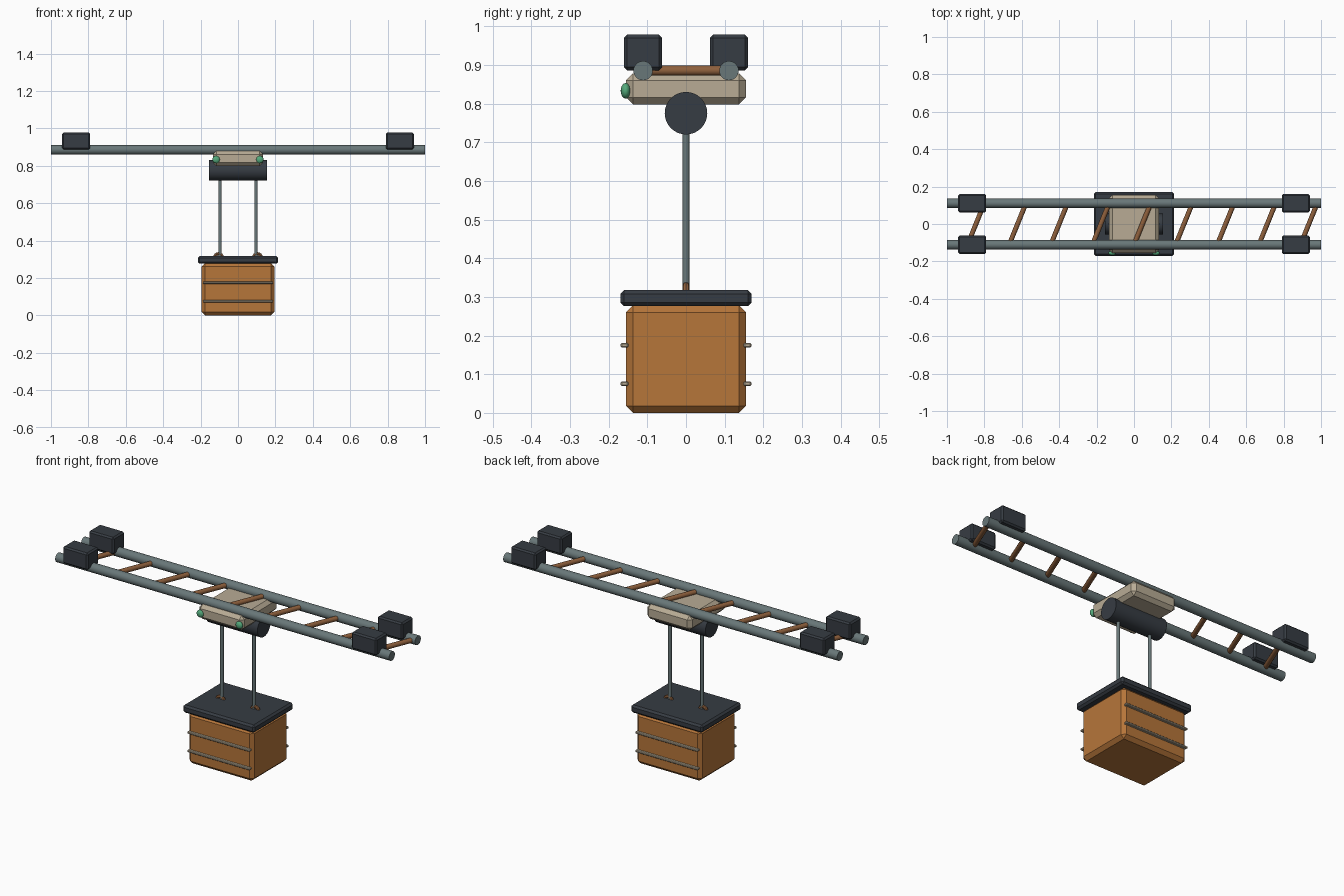
import bpy
import math
from mathutils import Vector

if "Cube" in bpy.data.objects:
    bpy.data.objects.remove(bpy.data.objects["Cube"])


def material(name, rgb):
    m = bpy.data.materials.new(name)
    m.use_nodes = True
    m.diffuse_color = (*rgb, 1)
    m.node_tree.nodes["Principled BSDF"].inputs["Base Color"].default_value = (*rgb, 1)
    return m


ORANGE = material("orange wood", (0.47, 0.18, 0.042))
BEIGE = material("beige paint", (0.48, 0.41, 0.30))
DARK = material("dark iron", (0.037, 0.045, 0.056))
STEEL = material("grey steel", (0.14, 0.185, 0.19))
COPPER = material("copper brown", (0.27, 0.115, 0.045))
GREEN = material("green lamp", (0.09, 0.40, 0.20))


def finish(name, mat, smooth=False):
    ob = bpy.context.object
    ob.name = name
    ob.data.materials.append(mat)
    if smooth:
        bpy.ops.object.shade_smooth_by_angle(angle=math.radians(40))
    return ob


def box(name, center, size, bevel, mat):
    """Box with chamfered edges."""
    bpy.ops.mesh.primitive_cube_add(size=1, location=center)
    bpy.context.object.scale = size
    bpy.ops.object.transform_apply(location=False, rotation=False, scale=True)
    ob = finish(name, mat)
    mod = ob.modifiers.new("chamfer", 'BEVEL')
    mod.width = bevel
    mod.segments = 1
    return ob


def rod(name, start, end, radius, mat, sides=24):
    """Cylinder between two points."""
    a, b = Vector(start), Vector(end)
    bpy.ops.mesh.primitive_cylinder_add(vertices=sides, radius=radius,
                                        depth=(b - a).length, location=(a + b) / 2)
    bpy.context.object.rotation_euler = (b - a).to_track_quat('Z', 'Y').to_euler()
    return finish(name, mat, True)


RAIL_Y, RAIL_Z = 0.111, 0.885

# Twin rails with end blocks
for side, sy in (("front", -1), ("back", 1)):
    y = sy * RAIL_Y
    rod(f"{side}_rail", (-1, y, RAIL_Z), (1, y, RAIL_Z), 0.025, STEEL)
    for end, sx in (("right", -1), ("left", 1)):
        box(f"{side}_{end}_end_block", (sx * 0.865, y, 0.932),
            (0.15, 0.098, 0.092), 0.008, DARK)

# Slanted rungs between the rails
for i in range(9):
    x = -0.89 + i * 0.2225
    rod(f"rung_{i + 1}", (x, -RAIL_Y, RAIL_Z), (x + 0.09, RAIL_Y, RAIL_Z),
        0.013, COPPER, 12)

# Trolley and winding drum
box("trolley_body", (0, 0, 0.838), (0.268, 0.31, 0.08), 0.018, BEIGE)
rod("winch_drum", (-0.155, 0, 0.775), (0.155, 0, 0.775), 0.055, DARK, 32)

# Lamps, cables and lid rings
for side, sx in (("right", -1), ("left", 1)):
    bpy.ops.mesh.primitive_uv_sphere_add(segments=16, ring_count=10, radius=0.02,
                                         location=(sx * 0.117, -0.156, 0.833))
    bpy.context.object.scale = (1, 0.65, 1)
    finish(f"{side}_lamp", GREEN, True)
    rod(f"{side}_cable", (sx * 0.096, 0, 0.31), (sx * 0.096, 0, 0.775), 0.009, STEEL, 12)
    bpy.ops.mesh.primitive_torus_add(major_radius=0.02, minor_radius=0.009,
                                     major_segments=16, minor_segments=8,
                                     location=(sx * 0.104, 0, 0.309),
                                     rotation=(math.pi / 2, 0, 0))
    finish(f"{side}_lid_ring", COPPER, True)

# Crate with lid and slats
box("crate", (0, 0, 0.139), (0.39, 0.31, 0.278), 0.018, ORANGE)
box("crate_lid", (0, 0, 0.297), (0.43, 0.34, 0.042), 0.01, DARK)
for side, sy in (("front", -1), ("back", 1)):
    for level, z in (("lower", 0.075), ("upper", 0.175)):
        box(f"{side}_{level}_slat", (0, sy * 0.159, z), (0.374, 0.02, 0.012), 0.003, BEIGE)
